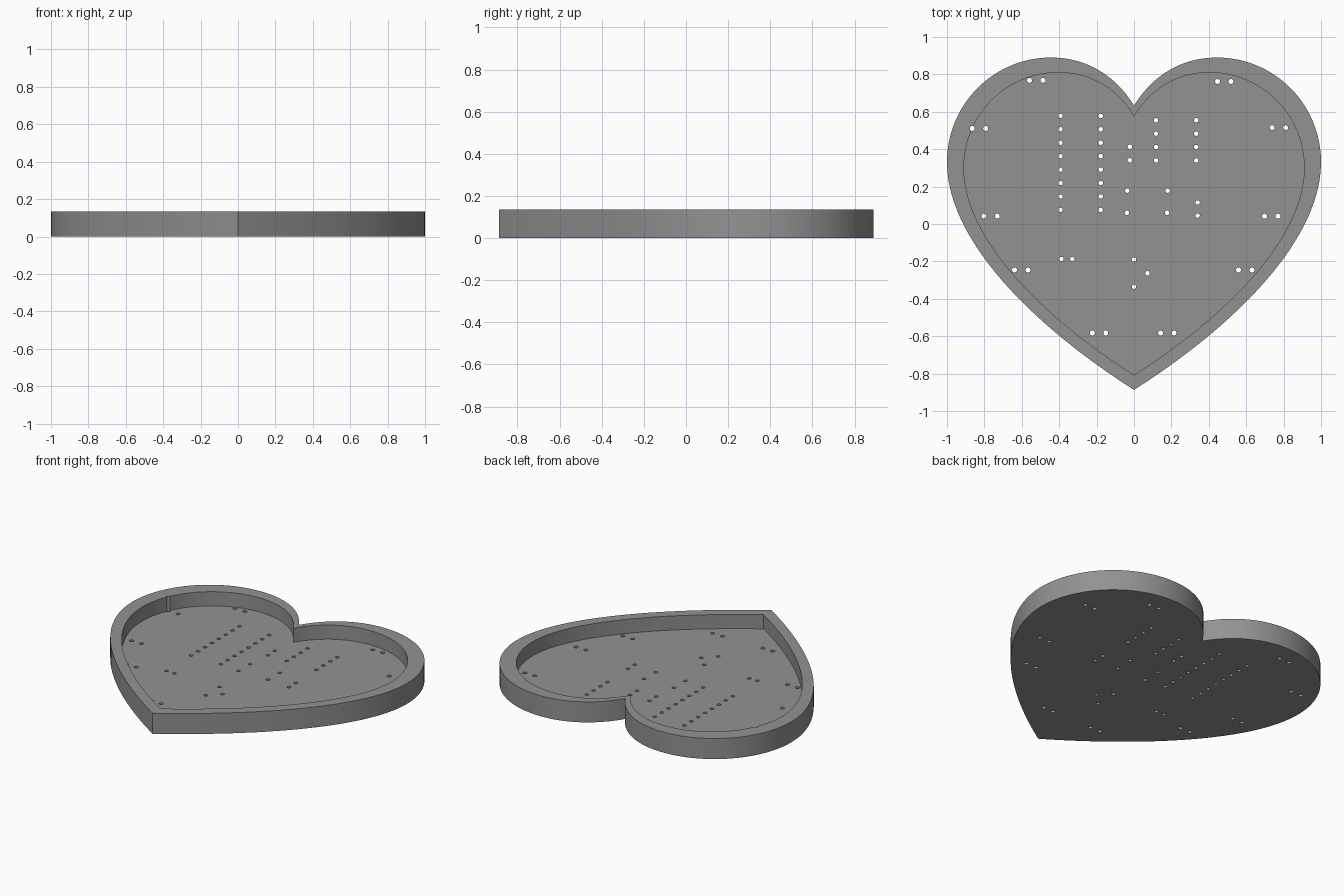
import bpy, bmesh, math
from mathutils import Vector
from mathutils.geometry import interpolate_bezier

if "Cube" in bpy.data.objects:
    bpy.data.objects.remove(bpy.data.objects["Cube"])

HEIGHT, FLOOR, INNER = 0.135, 0.042, 0.91

grey = bpy.data.materials.new("grey plastic")
grey.diffuse_color = (0.29, 0.29, 0.29, 1)
grey.use_nodes = True
grey.node_tree.nodes["Principled BSDF"].inputs["Base Color"].default_value = grey.diffuse_color

# Right half of the heart: cleft -> top of lobe -> widest point -> tip
CURVES = [
    ((0, 0.633), (0.09, 0.78), (0.24, 0.89), (0.444, 0.89)),
    ((0.444, 0.89), (0.751, 0.89), (1, 0.64), (1, 0.33)),
    ((1, 0.33), (1, -0.09), (0.53, -0.55), (0, -0.887)),
]


def heart_outline():
    half = []
    for a, b, c, d in CURVES:
        pts = interpolate_bezier(*[Vector((*p, 0)) for p in (a, b, c, d)], 25)
        half += [(p.x, p.y) for p in pts[:-1]]
    half.append((0, -0.887))
    left = [(-x, y) for x, y in half[-2:0:-1]]
    return (half + left)[::-1]          # counter-clockwise


# Heart-shaped tray: base, outer wall, rim, inner wall, floor
outline = heart_outline()
bm = bmesh.new()
rings = [[bm.verts.new((x * s, y * s, z)) for x, y in outline]
         for s, z in ((1, 0), (1, HEIGHT), (INNER, HEIGHT), (INNER, FLOOR))]
n = len(outline)
for low, high in zip(rings, rings[1:]):
    for i in range(n):
        j = (i + 1) % n
        bm.faces.new((low[i], low[j], high[j], high[i]))
bm.faces.new(rings[0][::-1])
bm.faces.new(rings[-1])
bmesh.ops.recalc_face_normals(bm, faces=bm.faces)
mesh = bpy.data.meshes.new("heart_tray")
bm.to_mesh(mesh)
bm.free()
mesh.materials.append(grey)
tray = bpy.data.objects.new("heart_tray", mesh)
bpy.context.collection.objects.link(tray)

# Pin holes: two long rows, two short rows, then single holes
pins = [(x, 0.578 - 0.0718 * i) for x in (-0.393, -0.178) for i in range(8)]
pins += [(x, 0.555 - 0.0718 * i) for x in (0.118, 0.333) for i in range(4)]
pins += [(-0.022, 0.413), (-0.022, 0.341), (-0.036, 0.178), (0.18, 0.178),
         (-0.038, 0.06), (0.177, 0.06), (0.34, 0.115), (0.34, 0.045),
         (-0.388, -0.187), (-0.33, -0.187),
         (0, -0.19), (0.072, -0.263), (0, -0.335)]

# Pairs of sewing holes around the edge
pairs = [(-0.523, 0.768), (0.483, 0.762), (-0.829, 0.511), (0.775, 0.515),
         (-0.767, 0.042), (0.734, 0.042), (-0.603, -0.246), (0.595, -0.246),
         (-0.187, -0.583), (0.178, -0.583)]
sewing = [(x + d, y) for x, y in pairs for d in (-0.036, 0.036)]

bm = bmesh.new()
for points, radius in ((pins, 0.012), (sewing, 0.0135)):
    for x, y in points:
        made = bmesh.ops.create_cone(bm, cap_ends=True, segments=16, depth=0.4,
                                     radius1=radius, radius2=radius)
        bmesh.ops.translate(bm, verts=made["verts"], vec=(x, y, 0.07))
mesh = bpy.data.meshes.new("hole_cutter")
bm.to_mesh(mesh)
bm.free()
mesh.materials.append(grey)
cutter = bpy.data.objects.new("hole_cutter", mesh)
bpy.context.collection.objects.link(cutter)
cutter.hide_render = True

# Drill the holes and smooth the curved walls
bpy.context.view_layer.objects.active = tray
tray.select_set(True)
cut = tray.modifiers.new("holes", 'BOOLEAN')
cut.operation = 'DIFFERENCE'
cut.solver = 'EXACT'
cut.object = cutter
bpy.ops.object.modifier_apply(modifier=cut.name)
bpy.data.objects.remove(cutter)
bpy.ops.object.shade_smooth_by_angle(angle=math.radians(30))
